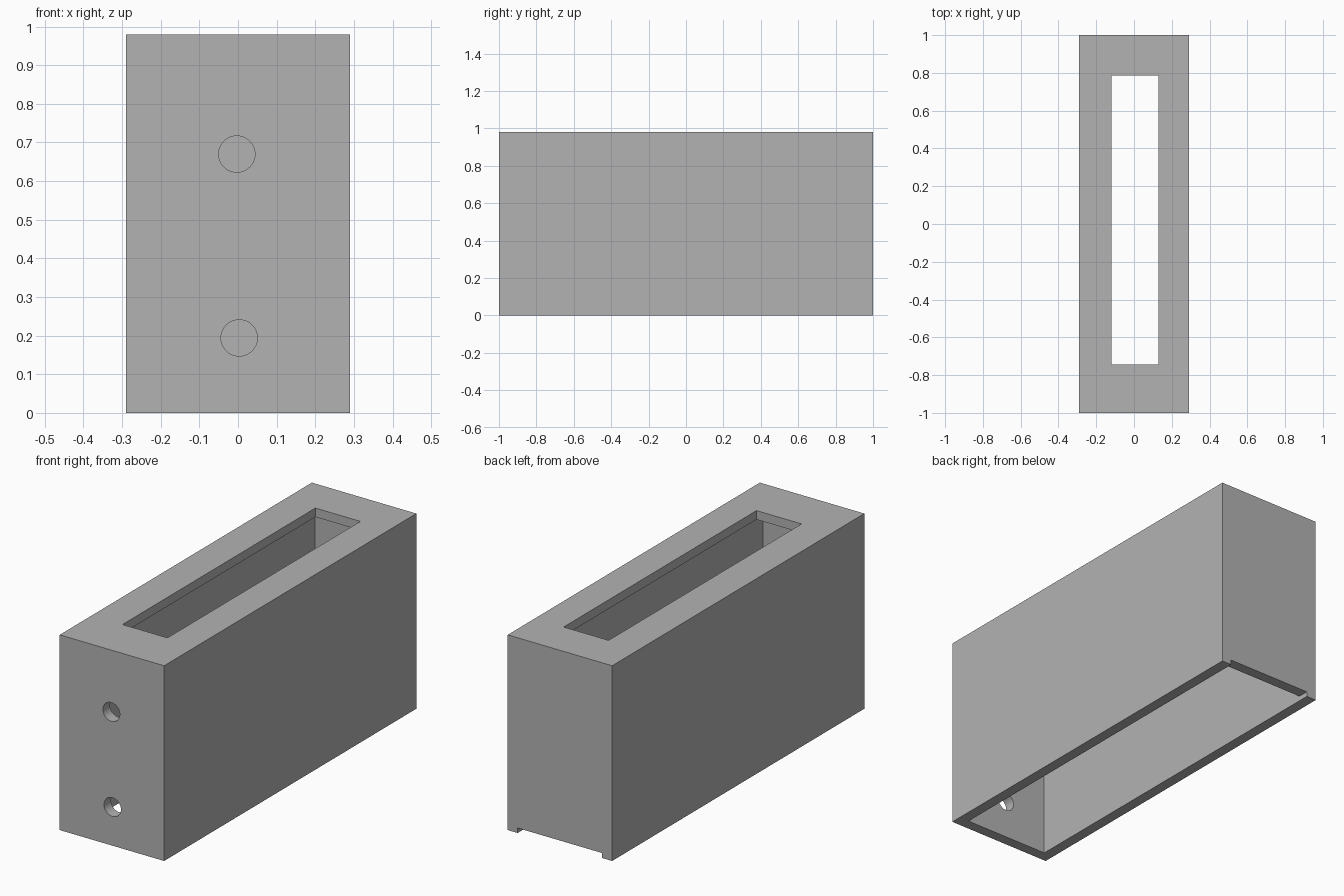
import bpy
import math

default_cube = bpy.data.objects.get("Cube")
if default_cube:
    bpy.data.objects.remove(default_cube, do_unlink=True)

WIDTH, LENGTH, HEIGHT = 0.58, 2.0, 0.98
WALL = 0.055
HOLE_RADIUS = 0.047

grey = bpy.data.materials.new("plain grey")
grey.use_nodes = True
colour = (0.45, 0.45, 0.45, 1)
grey.diffuse_color = colour
grey.node_tree.nodes["Principled BSDF"].inputs["Base Color"].default_value = colour


def box(name, x, y, z):
    """Box spanning the (low, high) pairs on each axis."""
    centre = [(low + high) / 2 for low, high in (x, y, z)]
    bpy.ops.mesh.primitive_cube_add(size=1, location=centre)
    obj = bpy.context.object
    obj.name = name
    obj.scale = [high - low for low, high in (x, y, z)]
    bpy.ops.object.transform_apply(location=True, rotation=False, scale=True)
    return obj


def cut(target, cutter):
    """Subtract the cutter and remove it."""
    cutter.hide_render = True
    mod = target.modifiers.new(cutter.name, "BOOLEAN")
    mod.operation = "DIFFERENCE"
    mod.solver = "EXACT"
    mod.object = cutter
    bpy.context.view_layer.objects.active = target
    bpy.ops.object.modifier_apply(modifier=mod.name)
    bpy.data.objects.remove(cutter, do_unlink=True)


# Outer block
hw, hl = WIDTH / 2, LENGTH / 2
housing = box("housing", (-hw, hw), (-hl, hl), (0, HEIGHT))
housing.data.materials.append(grey)

# Hollow interior, open at the bottom
inner_w, inner_l = hw - WALL, hl - WALL
cut(housing, box("cavity", (-inner_w, inner_w), (-inner_l, inner_l),
                 (-0.1, HEIGHT - 0.045)))

# Slot through the top
cut(housing, box("top_slot", (-0.12, 0.13), (-0.745, 0.785),
                 (HEIGHT - 0.1, HEIGHT + 0.1)))

# Shallow notch under the back wall
cut(housing, box("back_notch", (-inner_w, inner_w), (hl - 0.1, hl + 0.1),
                 (-0.1, 0.025)))

# Two round holes in the front wall
for x, z in ((-0.003, 0.67), (0.003, 0.194)):
    bpy.ops.mesh.primitive_cylinder_add(
        vertices=48, radius=HOLE_RADIUS, depth=0.2,
        location=(x, -hl, z), rotation=(math.pi / 2, 0, 0))
    hole = bpy.context.object
    hole.name = "front_hole"
    cut(housing, hole)

# Smooth hole walls, crisp edges elsewhere
bpy.ops.object.select_all(action="DESELECT")
housing.select_set(True)
bpy.context.view_layer.objects.active = housing
bpy.ops.object.shade_smooth_by_angle(angle=math.radians(30))
